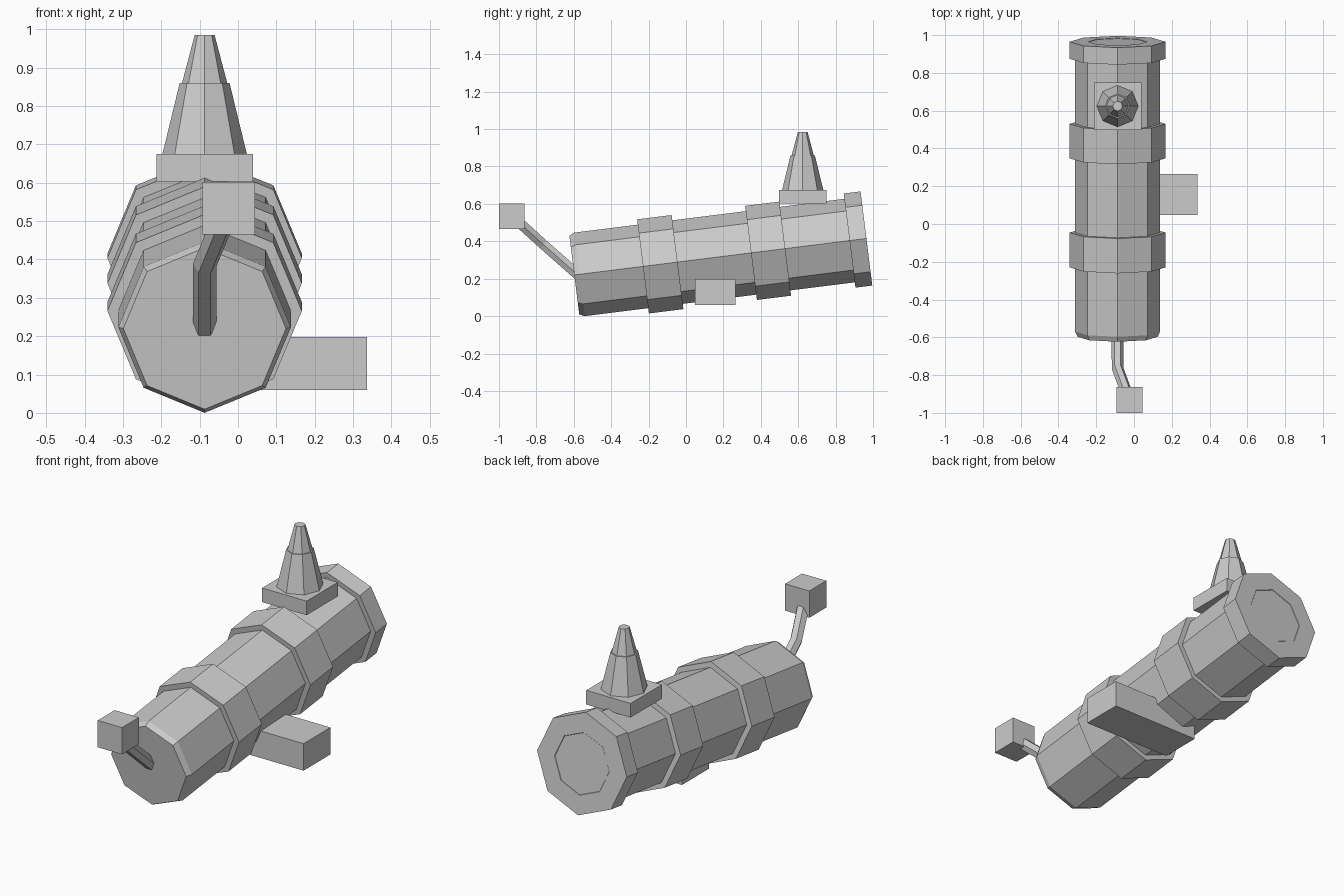
import bpy, bmesh, math
from mathutils import Vector, Matrix

if "Cube" in bpy.data.objects:
    bpy.data.objects.remove(bpy.data.objects["Cube"])

CX = -0.087  # centre line of the barrel

grey = bpy.data.materials.new("plain grey")
grey.diffuse_color = (0.6, 0.6, 0.6, 1)
grey.use_nodes = True
grey.node_tree.nodes["Principled BSDF"].inputs["Base Color"].default_value = grey.diffuse_color


def finish(name, bm, matrix=None):
    bmesh.ops.recalc_face_normals(bm, faces=bm.faces)
    mesh = bpy.data.meshes.new(name)
    bm.to_mesh(mesh)
    bm.free()
    mesh.materials.append(grey)
    obj = bpy.data.objects.new(name, mesh)
    if matrix:
        obj.matrix_world = matrix
    bpy.context.collection.objects.link(obj)
    return obj


def skin(bm, rings):
    """Join rings of points with quads and cap both ends."""
    loops = [[bm.verts.new(p) for p in ring] for ring in rings]
    for a, b in zip(loops, loops[1:]):
        n = len(a)
        for i in range(n):
            j = (i + 1) % n
            bm.faces.new((a[i], a[j], b[j], b[i]))
    bm.faces.new(loops[0])
    bm.faces.new(loops[-1])


def lathe(name, profile, matrix, sides=8):
    """Turn (radius, height) pairs around local z."""
    bm = bmesh.new()
    angles = [2 * math.pi * i / sides for i in range(sides)]
    skin(bm, [[(r * math.cos(a), r * math.sin(a), h) for a in angles]
              for r, h in profile])
    return finish(name, bm, matrix)


def box(name, low, high):
    low, high = Vector(low), Vector(high)
    bm = bmesh.new()
    bmesh.ops.create_cube(bm, size=1)
    bmesh.ops.scale(bm, vec=high - low, verts=bm.verts)
    bmesh.ops.translate(bm, vec=(low + high) / 2, verts=bm.verts)
    return finish(name, bm)


def rod(name, path, radius, sides=6):
    """Sweep a polygon along a bent path."""
    pts = [Vector(p) for p in path]
    rings = []
    for i, p in enumerate(pts):
        dirs = [(b - a).normalized() for a, b in zip(pts, pts[1:])][max(0, i - 1):i + 1]
        t = sum(dirs, Vector()).normalized()
        u = Vector((1, 0, 0))
        u = (u - t * u.dot(t)).normalized()
        v = t.cross(u)
        rings.append([p + radius * (math.cos(a) * u + math.sin(a) * v)
                      for a in (2 * math.pi * k / sides for k in range(sides))])
    bm = bmesh.new()
    skin(bm, rings)
    return finish(name, bm)


# Tilted barrel with bevelled front, raised bands and a rear cap
R, B = 0.225, 0.2535
profile = [(0.212, 0), (R, 0.028)]
for start, end in ((0.37, 0.556), (0.952, 1.136), (1.483, 1.574)):
    profile += [(R, start), (B, start), (B, end), (R, end)]
profile[-1] = (0.155, 1.574)
profile.append((0.153, 1.572))
tilt = math.atan(0.125)
barrel_matrix = (Matrix.Translation((CX, -0.597, 0.22))
                 @ Matrix.Rotation(tilt - math.pi / 2, 4, 'X'))
lathe("barrel", profile, barrel_matrix)

# Tapered spout on a square plate
box("spout_plate", (-0.212, 0.498, 0.603), (0.039, 0.75, 0.675))
lathe("spout", [(0.11, 0.675), (0.065, 0.86), (0.059, 0.86), (0.026, 0.985)],
      Matrix.Translation((CX, 0.624, 0)))

# Side block passing under the barrel
box("side_block", (-0.163, 0.048, 0.06), (0.337, 0.265, 0.198))

# Bent arm with a cube knob
rod("arm", [(CX, -0.58, 0.222), (CX, -0.765, 0.385), (-0.025, -0.93, 0.535)], 0.031)
box("knob", (-0.093, -1.0, 0.465), (0.044, -0.863, 0.602))
